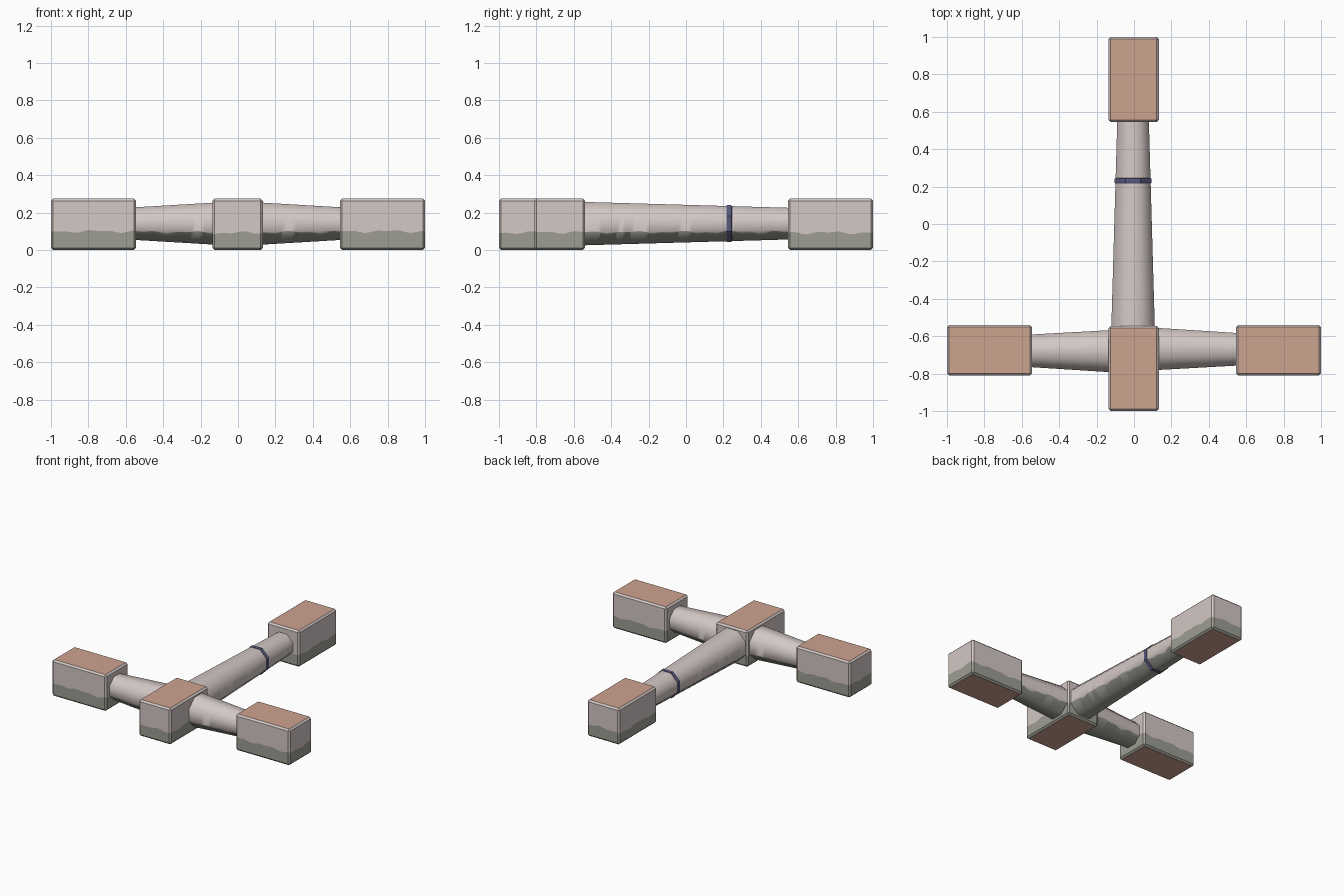
import bpy, bmesh, math
from mathutils import Vector

if "Cube" in bpy.data.objects:
    bpy.data.objects.remove(bpy.data.objects["Cube"])


def srgb(r, g, b):
    def lin(c):
        c /= 255
        return c / 12.92 if c <= 0.04045 else ((c + 0.055) / 1.055) ** 2.4
    return (lin(r), lin(g), lin(b), 1)


def material(name, rgb):
    m = bpy.data.materials.new(name)
    m.diffuse_color = srgb(*rgb)
    m.use_nodes = True
    m.node_tree.nodes["Principled BSDF"].inputs["Base Color"].default_value = m.diffuse_color
    return m


STONE = material("pale stone", (211, 200, 197))
DIRT = material("grey green dirt", (157, 157, 148))
CLAY = material("terracotta", (206, 164, 144))
NAVY = material("dusty navy", (88, 88, 126))
DIRT_HEIGHT = 0.095
MID_Z = 0.1415


def wave(co, axes):
    # ragged upper edge of the dirt
    return sum(0.005 * math.sin(24 * co[a] + 1 + a)
               + 0.004 * math.sin(53 * co[a] + 2 * a) for a in axes)


def cut(bm, co, no):
    bmesh.ops.bisect_plane(bm, geom=bm.verts[:] + bm.edges[:] + bm.faces[:],
                           plane_co=co, plane_no=no, dist=1e-5)


def paint_dirt(bm, axes, step=0.025):
    # slice along the axes, then cut along the wavy line and colour below it
    for a in axes:
        lo = min(v.co[a] for v in bm.verts)
        hi = max(v.co[a] for v in bm.verts)
        n = int((hi - lo) / step)
        for i in range(1, n):
            co, no = Vector(), Vector()
            co[a] = lo + (hi - lo) * i / n
            no[a] = 1
            cut(bm, co, no)
    for v in bm.verts:
        v.co.z -= wave(v.co, axes)
    cut(bm, (0, 0, DIRT_HEIGHT), (0, 0, 1))
    for f in bm.faces:
        f.material_index = int(f.calc_center_median().z < DIRT_HEIGHT)
    for v in bm.verts:
        v.co.z += wave(v.co, axes)


def finish(name, bm, mats, angle):
    bm.normal_update()
    me = bpy.data.meshes.new(name)
    bm.to_mesh(me)
    bm.free()
    for m in mats:
        me.materials.append(m)
    me.shade_smooth()
    me.set_sharp_from_angle(angle=math.radians(angle))
    ob = bpy.data.objects.new(name, me)
    bpy.context.collection.objects.link(ob)


def block(name, x, y, sx, sy, h=0.275):
    bm = bmesh.new()
    bmesh.ops.create_cube(bm, size=1)
    for v in bm.verts:
        v.co = Vector((x + v.co.x * sx, y + v.co.y * sy, h * (v.co.z + 0.5)))
    bmesh.ops.bevel(bm, geom=bm.edges[:], offset=0.012, segments=1, affect='EDGES')
    paint_dirt(bm, (0, 1))
    bm.normal_update()
    for f in bm.faces:
        if abs(f.normal.z) > 0.99:
            f.material_index = 2
    finish(name, bm, (STONE, DIRT, CLAY), 30)


def octagon_prism(p0, r0, p1, r1):
    # eight-sided taper with flat top; radii are measured to the flats
    bm = bmesh.new()
    p0, p1 = Vector((*p0, MID_Z)), Vector((*p1, MID_Z))
    d = (p1 - p0).normalized()
    side, up = Vector((-d.y, d.x, 0)), Vector((0, 0, 1))
    rings = []
    for p, r in ((p0, r0), (p1, r1)):
        r /= math.cos(math.pi / 8)
        angles = [math.pi * (i + 0.5) / 4 for i in range(8)]
        rings.append([bm.verts.new(p + r * (math.cos(t) * side + math.sin(t) * up))
                      for t in angles])
    for i in range(8):
        j = (i + 1) % 8
        bm.faces.new((rings[0][i], rings[0][j], rings[1][j], rings[1][i]))
    for ring in rings:
        bm.faces.new(ring)
    bmesh.ops.recalc_face_normals(bm, faces=bm.faces[:])
    return bm


def pipe(name, axis, *shape):
    bm = octagon_prism(*shape)
    paint_dirt(bm, (axis,))
    finish(name, bm, (STONE, DIRT), 60)


# end blocks and the front hub block
block("left_block", -0.7725, -0.675, 0.455, 0.27)
block("right_block", 0.7725, -0.675, 0.455, 0.27)
block("front_block", -0.002, -0.7725, 0.27, 0.455)
block("back_block", -0.002, 0.7725, 0.27, 0.455)

# tapered pipes
pipe("left_pipe", 0, (-0.10, -0.68), 0.114, (-0.57, -0.678), 0.086)
pipe("right_pipe", 0, (0.10, -0.668), 0.114, (0.57, -0.670), 0.086)
pipe("long_pipe", 1, (-0.005, -0.58), 0.117, (-0.005, 0.57), 0.084)

# collar around the long pipe
collar = octagon_prism((-0.005, 0.215), 0.0985, (-0.005, 0.245), 0.0985)
rims = [e for e in collar.edges if abs(e.verts[0].co.y - e.verts[1].co.y) < 1e-4]
bmesh.ops.bevel(collar, geom=rims, offset=0.006, segments=2, affect='EDGES', profile=0.5)
finish("collar", collar, (NAVY,), 40)
